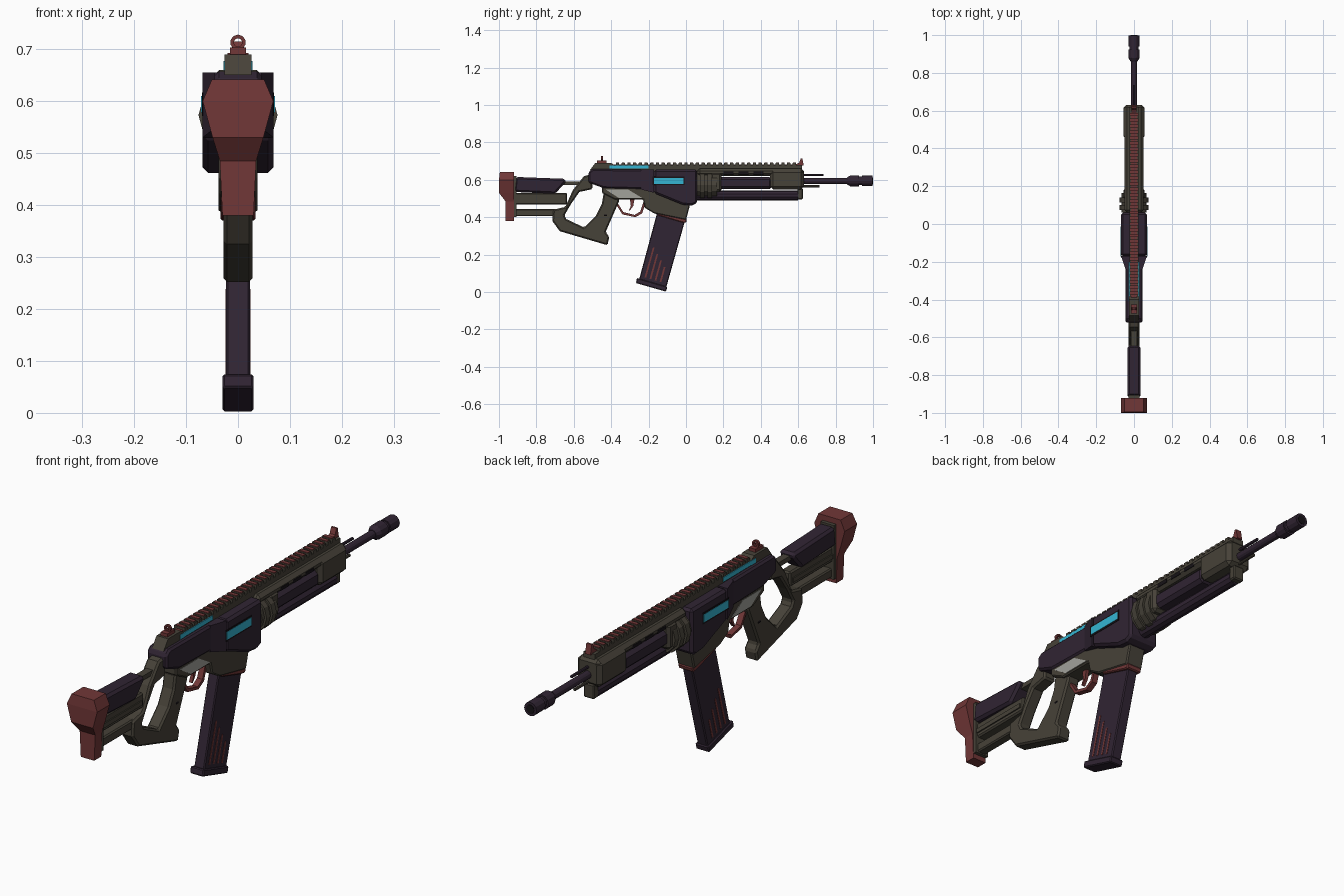
import bpy, bmesh, math
from mathutils import Matrix, Vector

if "Cube" in bpy.data.objects:
    bpy.data.objects.remove(bpy.data.objects["Cube"])


def mat(name, r, g, b):
    m = bpy.data.materials.new(name)
    m.diffuse_color = (r, g, b, 1)
    m.use_nodes = True
    m.node_tree.nodes["Principled BSDF"].inputs["Base Color"].default_value = m.diffuse_color
    return m


OLIVE = mat("olive_grey", .062, .054, .040)
DARK = mat("dark_purple", .030, .018, .033)
RED = mat("dull_red", .165, .038, .038)
CYAN = mat("cyan_glow", .035, .46, .65)
BLACK = mat("near_black", .008, .006, .008)
PALE = mat("pale_grey", .36, .36, .33)


def finish(name, bm, m, bevel=0):
    bmesh.ops.recalc_face_normals(bm, faces=bm.faces[:])
    me = bpy.data.meshes.new(name)
    bm.to_mesh(me)
    bm.free()
    me.materials.append(m)
    ob = bpy.data.objects.new(name, me)
    bpy.context.collection.objects.link(ob)
    if bevel:
        b = ob.modifiers.new("chamfer", 'BEVEL')
        b.width, b.segments, b.limit_method = bevel, 1, 'ANGLE'
        b.angle_limit = math.radians(50)
    return ob


def prism(name, pts, hw, m, bevel=0, x=0):
    """Side profile of (y, z) or (y, z, half width) points, extruded across x."""
    bm = bmesh.new()
    side = [[bm.verts.new((x + s * (p[2] if len(p) > 2 else hw), p[0], p[1])) for p in pts]
            for s in (-1, 1)]
    bm.faces.new(side[0])
    bm.faces.new(side[1][::-1])
    n = len(pts)
    for i in range(n):
        j = (i + 1) % n
        bm.faces.new((side[0][i], side[0][j], side[1][j], side[1][i]))
    return finish(name, bm, m, bevel)


def box(name, y0, y1, z0, z1, hw, m, bevel=0, x=0):
    return prism(name, [(y0, z0), (y1, z0), (y1, z1), (y0, z1)], hw, m, bevel, x)


def tube(name, y0, y1, z, r, m, seg=12, x=0, r2=None):
    bm = bmesh.new()
    bmesh.ops.create_cone(bm, cap_ends=True, segments=seg, radius1=r,
                          radius2=r if r2 is None else r2, depth=y1 - y0)
    bm.transform(Matrix.Translation((x, (y0 + y1) / 2, z)) @ Matrix.Rotation(-math.pi / 2, 4, 'X'))
    return finish(name, bm, m)


# Butt pad, lofted through levels of (z, half width, rear y)
bm = bmesh.new()
rings = [[bm.verts.new(v) for v in ((-w, y, z), (w, y, z), (w, -.92, z), (-w, -.92, z))]
         for z, w, y in ((.38, .03, -.965), (.485, .035, -.965), (.53, .049, -1),
                         (.60, .068, -1), (.642, .05, -.995))]
bm.faces.new(rings[0])
bm.faces.new(rings[-1])
for a, b in zip(rings, rings[1:]):
    for i in range(4):
        bm.faces.new((a[i], a[(i + 1) % 4], b[(i + 1) % 4], b[i]))
finish("butt_pad", bm, RED)

# Stock
prism("cheek_rest", [(-.92, .535), (-.70, .525), (-.645, .585), (-.645, .605), (-.91, .615)],
      .034, DARK, .01)
box("stock_top_rod", -.92, -.54, .573, .592, .015, OLIVE)
box("stock_middle_bar", -.93, -.635, .468, .53, .022, OLIVE, .006)
box("stock_middle_rib", -.92, -.65, .485, .503, .027, OLIVE)
box("stock_lower_bar", -.93, -.66, .405, .443, .02, OLIVE, .005)
box("stock_end_plate", -.93, -.905, .40, .62, .03, OLIVE)

# Thumbhole grip, one open loop from the receiver down and up again
prism("thumbhole_grip",
      [(-.50, .63), (-.545, .62), (-.605, .545), (-.645, .455), (-.71, .44), (-.715, .38),
       (-.675, .325), (-.42, .25), (-.41, .295), (-.43, .32), (-.36, .48), (-.35, .53),
       (-.44, .53), (-.45, .47), (-.48, .41), (-.545, .345), (-.64, .39), (-.65, .41),
       (-.615, .47), (-.57, .535), (-.50, .55)], .028, OLIVE, .007)

# Lower receiver, magazine well and trigger
prism("lower_receiver",
      [(-.45, .57), (-.45, .53), (-.38, .495), (-.23, .495), (-.22, .45), (-.17, .42),
       (0, .385), (.02, .46), (.02, .58)], .038, OLIVE, .005)
prism("trigger_guard",
      [(-.375, .47), (-.34, .415), (-.27, .40), (-.235, .42), (-.215, .48), (-.228, .48),
       (-.245, .43), (-.275, .412), (-.335, .427), (-.365, .475)], .012, RED)
prism("trigger", [(-.30, .50), (-.275, .50), (-.282, .46), (-.30, .435), (-.305, .437), (-.295, .46)],
      .007, RED)

# Magazine
prism("magazine_collar", [(-.165, .435), (.005, .39), (0, .37), (-.02, .372), (-.145, .408)],
      .034, RED, .004)
prism("magazine", [(-.15, .44), (.0, .40), (-.107, .02), (-.252, .062)], .023, DARK, .004)
prism("magazine_base", [(-.262, .075), (-.10, .028), (-.107, .002), (-.268, .048)], .03, DARK, .004)
for s in (-1, 1):
    for i in range(4):
        y, z, h = -.222 + .027 * i, .078 - .008 * i, .16 - .027 * i
        prism("magazine_slot", [(y, z), (y + .009, z - .002), (y + .009 + h * .28, z + h),
                                (y + h * .28, z + h)], .001, RED, x=s * .0235)

# Receiver shell: slim rear, flare, wide front
prism("receiver_rear", [(-.522, .585), (-.522, .64), (-.50, .657), (-.23, .655), (-.23, .55), (-.44, .555)],
      .045, DARK, .008)
prism("receiver_flare", [(-.24, .548, .045), (-.24, .655, .045), (-.17, .655, .068), (-.17, .53, .068)],
      0, DARK)
prism("receiver_front", [(-.17, .528), (-.17, .655), (.06, .655), (.06, .475), (.03, .462), (-.02, .467)],
      .068, DARK, .01)
for s in (-1, 1):
    box("side_window_frame", -.178, -.008, .571, .617, .001, BLACK, x=s * .0685)
    box("side_window", -.172, -.014, .578, .61, .002, CYAN, x=s * .069)
    box("top_light_strip", -.41, -.20, .659, .677, .002, CYAN, x=s * .026)
    prism("mesh_panel", [(-.43, .548), (-.31, .548), (-.235, .503), (-.36, .503)], .001, PALE,
          x=s * .0385)
    tube("grip_pin", -.438, -.422, .41, .008, BLACK, 8, x=s * .022)

# Top rail with red tooth caps
prism("rail_rear_block", [(-.515, .65), (-.485, .69), (-.40, .69), (-.38, .675), (-.38, .65)],
      .026, OLIVE)
box("rail_base", -.38, .62, .645, .678, .025, OLIVE)
box("rail_red_channel", -.48, .585, .676, .681, .016, RED)
for i in range(32):
    y = -.375 + i * .0305
    box("rail_tooth", y, y + .018, .678, .69, .025, OLIVE)
    box("rail_tooth_cap", y + .001, y + .017, .69, .693, .02, RED)

# Sights
bm = bmesh.new()
N = 10
loops = [[bm.verts.new((r * math.sin(2 * math.pi * i / N), y, .713 + r * math.cos(2 * math.pi * i / N)))
          for i in range(N)] for r, y in ((.015, -.455), (.008, -.455), (.008, -.443), (.015, -.443))]
for k in range(4):
    for i in range(N):
        a, b, j = loops[k], loops[(k + 1) % 4], (i + 1) % N
        bm.faces.new((a[i], a[j], b[j], b[i]))
finish("rear_sight_ring", bm, RED)
box("rear_sight_base", -.475, -.425, .685, .703, .015, RED)
prism("front_sight", [(.575, .675), (.63, .675), (.622, .715), (.614, .715), (.605, .692)], .012, RED)

# Barrel nut rings
tube("barrel_nut", .06, .165, .573, .067, OLIVE, 12)
tube("barrel_ring_rear", .075, .10, .573, .076, OLIVE, 12)
tube("barrel_ring_front", .115, .14, .573, .076, OLIVE, 12)

# Handguard
box("handguard_top", .06, .63, .62, .66, .05, OLIVE, .014)
box("handguard_front", .45, .63, .548, .656, .056, OLIVE, .016)
box("handguard_core", .14, .46, .55, .615, .046, DARK, .014)
box("handguard_collar", .13, .19, .535, .64, .056, OLIVE, .012)
tube("lower_tube", .06, .60, .515, .027, DARK, 10)
box("lower_tube_cap", .595, .625, .495, .555, .024, OLIVE, .005)
for s in (-1, 1):
    for i in range(3):
        y = .20 + i * .08
        box("handguard_slot", y, y + .055, .629, .643, .001, BLACK, x=s * .0502)

# Barrel, guide rods and muzzle device
tube("barrel", .60, .90, .594, .016, DARK, 12)
tube("upper_guide_rod", .62, .735, .625, .006, DARK, 8)
tube("lower_guide_rod", .62, .715, .565, .006, OLIVE, 8)
tube("muzzle_taper", .86, .88, .594, .018, DARK, 12, r2=.03)
tube("muzzle_collar", .88, .925, .594, .030, DARK, 12)
tube("muzzle_neck", .925, .95, .594, .023, DARK, 12)
tube("muzzle_tip", .94, .998, .594, .028, DARK, 12)
tube("bore", .99, 1.0, .594, .018, BLACK, 12)
